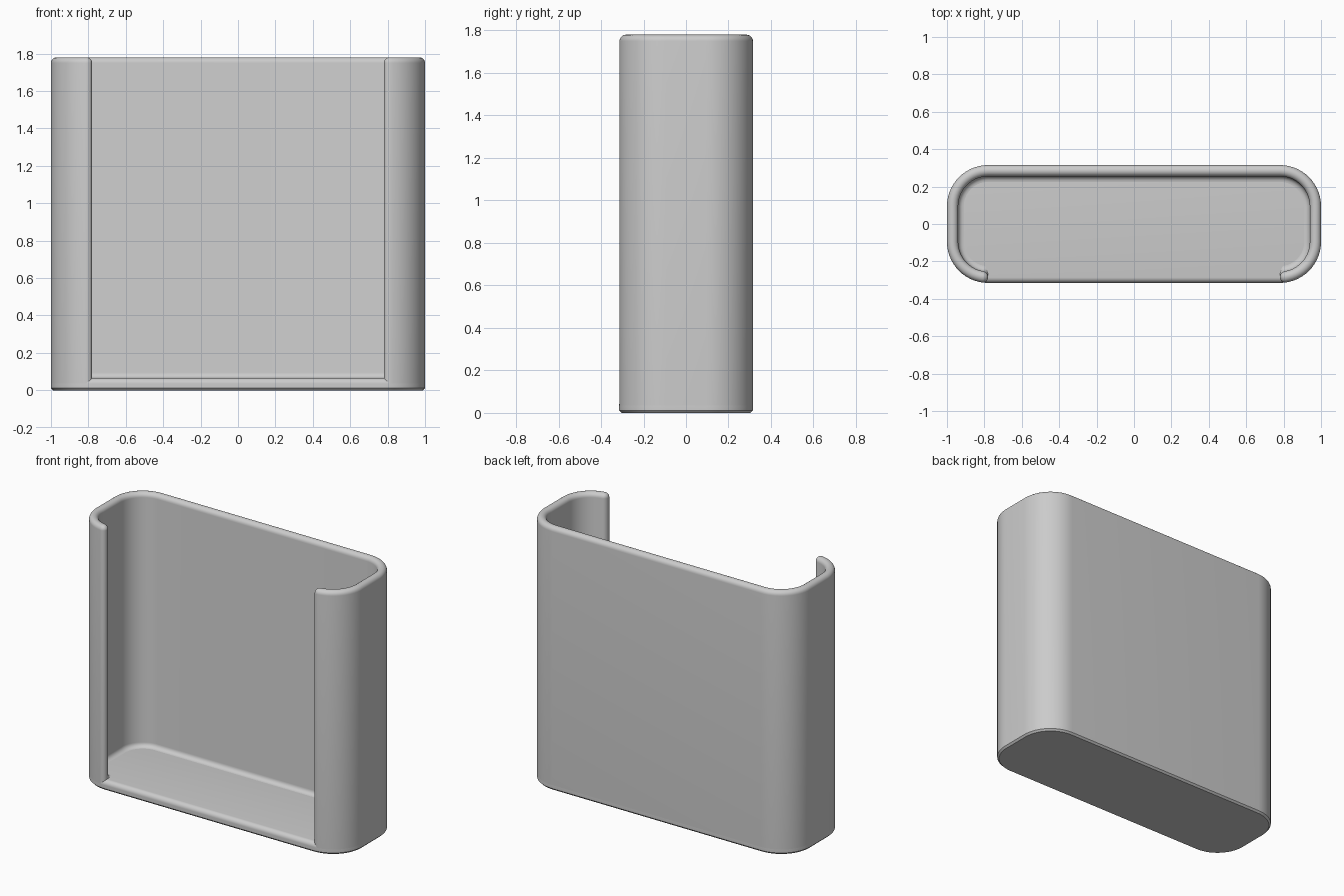
import bpy, bmesh
from math import sin, cos, pi, radians

if "Cube" in bpy.data.objects:
    bpy.data.objects.remove(bpy.data.objects["Cube"])

HX, HY, H = 1.0, 0.315, 1.78      # half width, half depth, height
R, HALF = 0.22, 0.03              # corner radius, half wall thickness
FLOOR, CHAMFER, FILLET = 0.065, 0.012, 0.03

grey = bpy.data.materials.new("plain grey")
grey.use_nodes = True
colour = (0.6, 0.6, 0.6, 1)
grey.diffuse_color = colour
grey.node_tree.nodes["Principled BSDF"].inputs["Base Color"].default_value = colour


def outline(angle, inset):
    """Point on the rounded footprint; angle runs -90..270 in degrees."""
    a = radians(angle)
    quarter = min(int((angle + 90) // 90), 3)
    sx = 1 if quarter in (0, 1) else -1
    sy = 1 if quarter in (1, 2) else -1
    return (sx * (HX - R) + (R - inset) * cos(a),
            sy * (HY - R) + (R - inset) * sin(a))


def corner_angles(steps=14):
    """Both ends of each corner arc, nudged so they stay in their quarter."""
    return [q * 90 - 90 + min(max(90 * i / steps, 0.001), 89.999)
            for q in range(4) for i in range(steps + 1)]


def finish(name, bm):
    bmesh.ops.remove_doubles(bm, verts=bm.verts[:], dist=0.00001)
    bmesh.ops.recalc_face_normals(bm, faces=bm.faces[:])
    mesh = bpy.data.meshes.new(name)
    bm.to_mesh(mesh)
    bm.free()
    mesh.materials.append(grey)
    obj = bpy.data.objects.new(name, mesh)
    bpy.context.collection.objects.link(obj)
    bpy.ops.object.select_all(action="DESELECT")
    obj.select_set(True)
    bpy.context.view_layer.objects.active = obj
    bpy.ops.object.shade_smooth_by_angle(angle=radians(35))


def bridge(bm, a, b):
    for i in range(len(a)):
        j = (i + 1) % len(a)
        bm.faces.new((a[i], a[j], b[j], b[i]))


# Floor: chamfered underneath, rounded along the top edge
bm = bmesh.new()
profile = [(CHAMFER, 0), (0, CHAMFER)]
profile += [(HALF * (1 - cos(t * pi / 16)), FLOOR - HALF + HALF * sin(t * pi / 16))
            for t in range(9)]
rings = [[bm.verts.new((*outline(a, inset), z)) for a in corner_angles()]
         for inset, z in profile]
for low, high in zip(rings, rings[1:]):
    bridge(bm, low, high)
bm.faces.new(rings[0])
bm.faces.new(rings[-1])
finish("floor", bm)


def wall_section(w):
    """Closed (inset, z) loop: outer face, round rim, inner face, floor fillet."""
    f = FILLET * w / HALF
    pts = [(HALF - w, FLOOR - HALF)]
    pts += [(HALF - w * cos(t * pi / 12), H - HALF + w * sin(t * pi / 12))
            for t in range(13)]
    pts += [(HALF + w + f * (1 - cos(t * pi / 12)), FLOOR + f * (1 - sin(t * pi / 12)))
            for t in range(7)]
    return pts + [(HALF + w + f, FLOOR - HALF)]


# Wall: swept around the back and sides, with rounded lips at the front
bm = bmesh.new()
lip = []
for k in range(9):
    t = k * pi / 16
    travel = HALF * (1 - cos(t)) / (R - HALF) * 180 / pi
    lip.append((max(travel, 0.001), max(HALF * sin(t), 0.0001)))
last = lip[-1][0]
stations = [(-90 + a, w) for a, w in lip]
stations += [(a, HALF) for a in corner_angles() if -90 + last + 1 < a < 270 - last - 1]
stations += [(270 - a, w) for a, w in reversed(lip)]
loops = [[bm.verts.new((*outline(a, inset), z)) for inset, z in wall_section(w)]
         for a, w in stations]
for a, b in zip(loops, loops[1:]):
    bridge(bm, a, b)
bm.faces.new(loops[0])
bm.faces.new(loops[-1])
finish("wall", bm)
